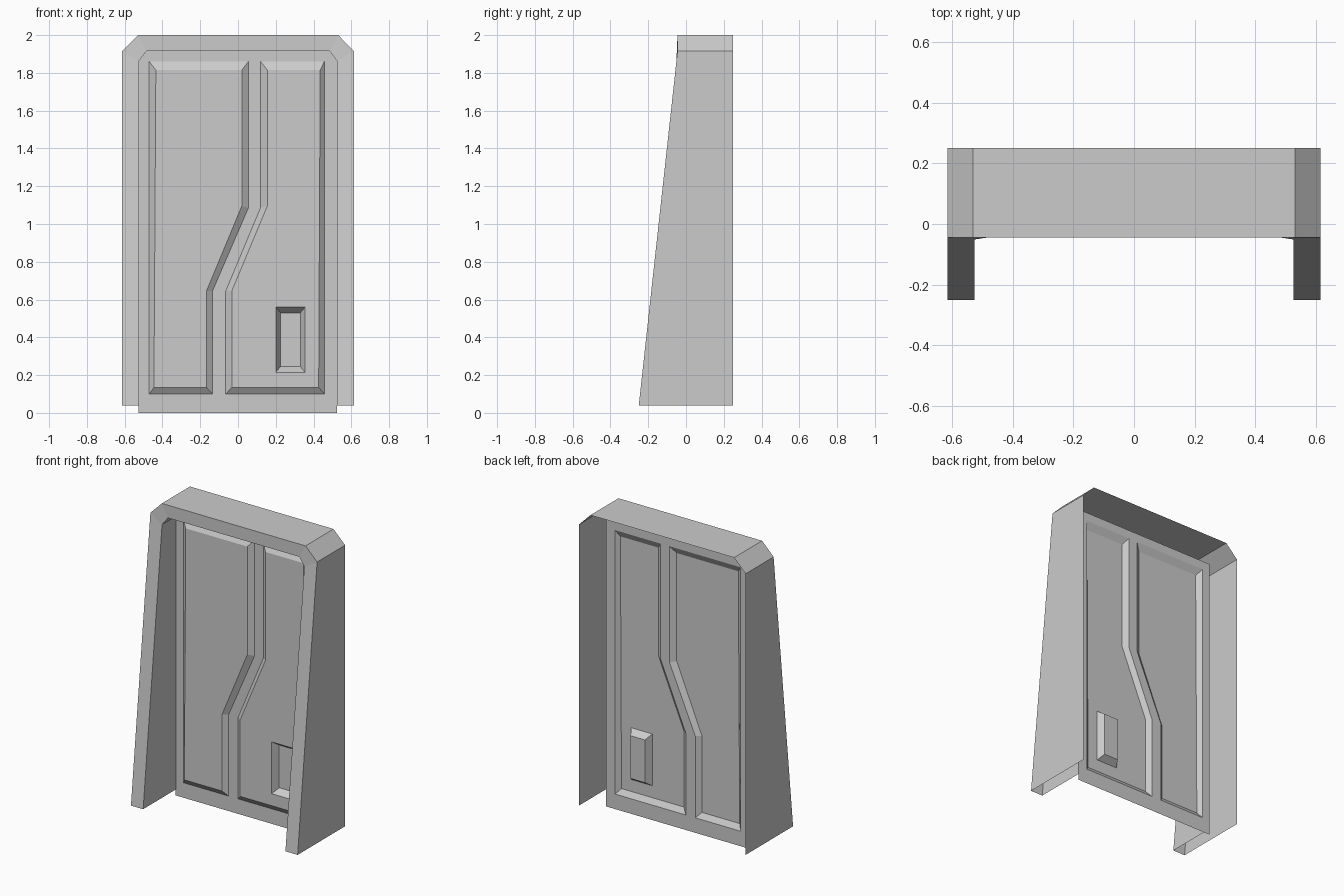
import bpy, bmesh

if "Cube" in bpy.data.objects:
    bpy.data.objects.remove(bpy.data.objects["Cube"])


def finish(bm, name):
    bmesh.ops.recalc_face_normals(bm, faces=bm.faces[:])
    # visible fronts face -y
    if sum(f.normal.y * f.calc_area() for f in bm.faces) > 0:
        bmesh.ops.reverse_faces(bm, faces=bm.faces[:])
    mesh = bpy.data.meshes.new(name)
    bm.to_mesh(mesh)
    bm.free()
    obj = bpy.data.objects.new(name, mesh)
    bpy.context.collection.objects.link(obj)
    return obj


def strip(bm, a, b, closed=False):
    n = len(a)
    for i in range(n if closed else n - 1):
        j = (i + 1) % n
        bm.faces.new((a[i], a[j], b[j], b[i]))


BACK, DOOR_Y, PANEL_Y, POCKET_Y = 0.25, 0.095, 0.07, 0.113


def front_y(z):
    return -0.25 + 0.205 * min(1, (z - 0.04) / 1.875)


def arch(half):
    # mirror the left half of an arch profile
    return half + [(-x, z) for x, z in reversed(half)]


# Surround: outer skin, sloping front and inner reveal, open at back and foot
outer = arch([(-0.615, 0.04), (-0.615, 1.915), (-0.53, 2.0)])
inner = arch([(-0.525, 0.04), (-0.525, 1.862), (-0.485, 1.915)])
bm = bmesh.new()
rows = [[bm.verts.new((x, BACK, z)) for x, z in outer],
        [bm.verts.new((x, front_y(z), z)) for x, z in outer],
        [bm.verts.new((x, front_y(z), z)) for x, z in inner],
        [bm.verts.new((x, DOOR_Y, z)) for x, z in inner]]
# horizontal crease where the slope becomes upright
for a, b in zip(rows, rows[1:]):
    strip(bm, a, b)
finish(bm, "door_surround")

# Door: one pressed sheet with two raised panels and a sunken pocket
bm = bmesh.new()


def loop(points, y):
    vs = [bm.verts.new((x, y, z)) for x, z in points]
    es = [bm.edges.new((vs[i], vs[(i + 1) % len(vs)])) for i in range(len(vs))]
    return vs, es


def fill(*loops):
    edges = [e for lp in loops for e in lp[1]]
    bmesh.ops.triangle_fill(bm, edges=edges, use_beauty=True, normal=(0, -1, 0))


def rect(x0, x1, z0, z1):
    return [(x0, z0), (x0, z1), (x1, z1), (x1, z0)]


border = loop(rect(-0.527, 0.525, 0, 1.917), DOOR_Y)
left_base = loop([(-0.47, 0.10), (-0.47, 1.86), (0.055, 1.86),
                  (0.055, 1.085), (-0.135, 0.645), (-0.135, 0.10)], DOOR_Y)
left_top = loop([(-0.445, 0.135), (-0.435, 1.815), (0.02, 1.815),
                 (0.02, 1.095), (-0.167, 0.645), (-0.167, 0.135)], PANEL_Y)
right_base = loop([(0.457, 0.10), (0.457, 1.86), (0.12, 1.86),
                   (0.12, 1.088), (-0.065, 0.645), (-0.065, 0.10)], DOOR_Y)
right_top = loop([(0.427, 0.135), (0.435, 1.815), (0.155, 1.815),
                  (0.155, 1.095), (-0.033, 0.645), (-0.033, 0.135)], PANEL_Y)
pocket_rim = loop(rect(0.20, 0.355, 0.215, 0.56), PANEL_Y)
pocket_floor = loop(rect(0.225, 0.33, 0.245, 0.53), POCKET_Y)

fill(border, left_base, right_base)
fill(left_top)
fill(right_top, pocket_rim)
fill(pocket_floor)
for a, b in ((left_base, left_top), (right_base, right_top), (pocket_rim, pocket_floor)):
    strip(bm, a[0], b[0], closed=True)
bmesh.ops.dissolve_limit(bm, angle_limit=0.01, verts=bm.verts[:], edges=bm.edges[:])
finish(bm, "door_panel")
